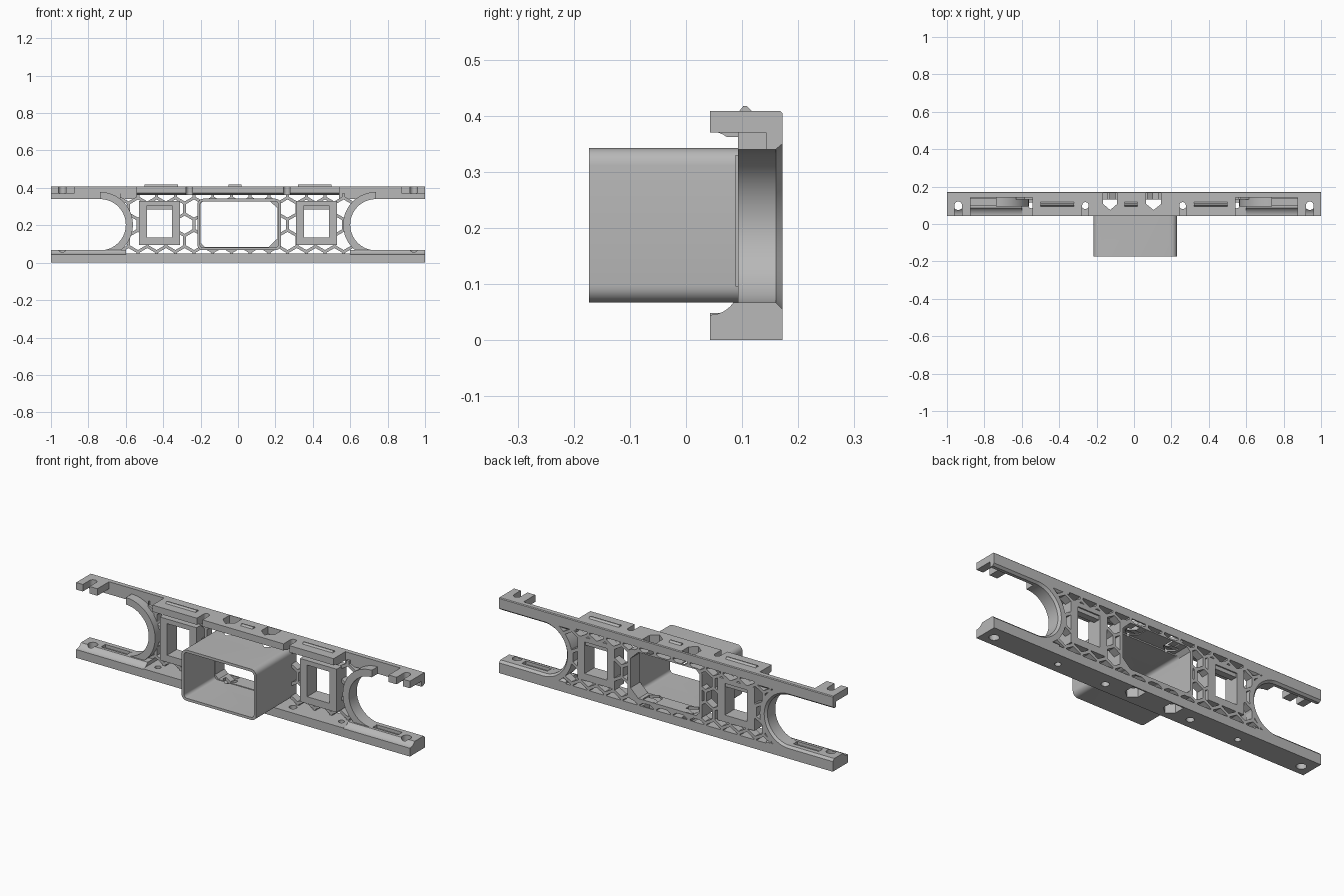
import bpy, bmesh
from math import sin, cos, pi, radians
from mathutils import Vector

if "Cube" in bpy.data.objects:
    bpy.data.objects.remove(bpy.data.objects["Cube"], do_unlink=True)

grey = bpy.data.materials.new("plain_grey")
grey.use_nodes = True
COLOUR = (0.48, 0.48, 0.48, 1)
grey.diffuse_color = COLOUR
grey.node_tree.nodes["Principled BSDF"].inputs["Base Color"].default_value = COLOUR

BACK = 0.172      # rear face of the whole frame
MID = 0.203       # height of the arch centres
ARCH_X = 0.737    # arch centre
ARCH_R = 0.137


def place(axis, u, v, w):
    return {"x": (w, u, v), "y": (u, w, v), "z": (u, v, w)}[axis]


def prisms(name, outlines, axis, a, b):
    """Extrude one or more closed outlines along an axis into one object."""
    bm = bmesh.new()
    for pts in outlines:
        lo = [bm.verts.new(place(axis, u, v, a)) for u, v in pts]
        hi = [bm.verts.new(place(axis, u, v, b)) for u, v in pts]
        bm.faces.new(lo)
        bm.faces.new(hi)
        n = len(pts)
        for i in range(n):
            j = (i + 1) % n
            bm.faces.new((lo[i], lo[j], hi[j], hi[i]))
    bmesh.ops.recalc_face_normals(bm, faces=bm.faces)
    return finish(name, bm)


def finish(name, bm):
    mesh = bpy.data.meshes.new(name)
    bm.to_mesh(mesh)
    bm.free()
    mesh.materials.append(grey)
    ob = bpy.data.objects.new(name, mesh)
    bpy.context.collection.objects.link(ob)
    return ob


def cut(ob, *cutters):
    """Subtract cutters, bake the result and drop the cutters."""
    for c in cutters:
        m = ob.modifiers.new("cut", "BOOLEAN")
        m.operation, m.solver, m.object = "DIFFERENCE", "EXACT", c
    bpy.context.view_layer.update()
    deps = bpy.context.evaluated_depsgraph_get()
    mesh = bpy.data.meshes.new_from_object(ob.evaluated_get(deps))
    ob.modifiers.clear()
    ob.data = mesh
    for c in cutters:
        bpy.data.objects.remove(c, do_unlink=True)
    return ob


def smooth(ob):
    bpy.ops.object.select_all(action="DESELECT")
    ob.select_set(True)
    bpy.context.view_layer.objects.active = ob
    bpy.ops.object.shade_smooth_by_angle(angle=radians(30))


def rect(x0, x1, z0, z1):
    return [(x0, z0), (x1, z0), (x1, z1), (x0, z1)]


def arc(cx, cz, r, start, end, n):
    steps = [radians(start + (end - start) * i / n) for i in range(n + 1)]
    return [(cx + r * cos(t), cz + r * sin(t)) for t in steps]


def round_rect(x0, x1, z0, z1, r):
    return (arc(x1 - r, z1 - r, r, 0, 90, 6) + arc(x0 + r, z1 - r, r, 90, 180, 6)
            + arc(x0 + r, z0 + r, r, 180, 270, 6) + arc(x1 - r, z0 + r, r, 270, 360, 6))


def circle(x, y, r):
    return arc(x, y, r, 0, 345, 23)


def house(x0, x1):
    return [(x0, 0.165), (x0, 0.107), ((x0 + x1) / 2, 0.075), (x1, 0.107), (x1, 0.165)]


def notch(x, r):
    return [(x - r, 0.0), (x + r, 0.0)] + arc(x, 0.1, r, 0, 180, 10)


def houses():
    return prisms("cutter", [house(-0.165, -0.09), house(0.065, 0.145)], "z", -0.1, 0.6)


# Opening of the sleeve at the rear, with clipped corners on the left
def rear_opening(y0):
    pts = [(-0.18, 0.085), (0.165, 0.085), (0.212, 0.13), (0.212, 0.29),
           (0.165, 0.335), (-0.18, 0.335), (-0.2, 0.315), (-0.2, 0.105)]
    return prisms("cutter", [pts], "y", y0, 0.3)


# Lower rail: plain centre, raised hollow-filleted arms
rail = prisms("lower_rail", [[(0.043, 0), (BACK, 0), (BACK, 0.048), (0.043, 0.048)]], "x", -0.6, 0.6)
spots = [(s * x, r) for s in (-1, 1) for x, r in ((0.55, 0.016), (0.26, 0.02))]
cut(rail, houses(), prisms("cutter", [circle(x, 0.1, r) for x, r in spots], "z", -0.1, 0.2))
smooth(rail)

fillet = arc(0.043, 0.095, 0.05, -90, -34, 6)
arm_shape = [(0.043, 0)] + fillet + [(0.093, 0.067), (0.16, 0.067), (BACK, 0.055), (BACK, 0)]
top_fillet = arc(0.043, 0.322, 0.05, 34, 90, 6)

for s, side in ((-1, "right"), (1, "left")):
    arm = prisms(side + "_lower_arm", [arm_shape], "x", s * 0.6, s)
    cut(arm,
        prisms("cutter", [circle(s * 0.94, 0.1, 0.025)], "z", -0.1, 0.2),
        prisms("cutter", [rect(*sorted((s * 0.64, s * 0.89)), 0.1, 0.135)], "z", 0.05, 0.2))
    smooth(arm)

    # Upper arm wall and its notched end tab
    wall = [(0.143, 0.34), (0.16, 0.34), (BACK, 0.35), (BACK, 0.404), (0.168, 0.408), (0.143, 0.408)]
    prisms(side + "_upper_arm", [wall], "x", s * 0.54, s)
    tab = prisms(side + "_end_tab", [rect(*sorted((s * 0.873, s)), 0.043, 0.15)], "z", 0.37, 0.408)
    cut(tab, prisms("cutter", [notch(s * 0.94, 0.02)], "z", 0.3, 0.5))
    smooth(tab)

    # Arch ring, chamfered at the rear
    bm = bmesh.new()
    section = [(ARCH_R, 0.093), (ARCH_R, 0.16), (0.148, BACK), (0.175, BACK), (0.175, 0.093)]
    loops = []
    for i in range(33):
        t = -pi / 2 + pi * i / 32
        loops.append([bm.verts.new((s * (-ARCH_X + r * cos(t)), y, MID + r * sin(t))) for r, y in section])
    for p, q in zip(loops, loops[1:]):
        for i in range(5):
            j = (i + 1) % 5
            bm.faces.new((p[i], p[j], q[j], q[i]))
    bm.faces.new(loops[0])
    bm.faces.new(loops[-1])
    bmesh.ops.recalc_face_normals(bm, faces=bm.faces)
    smooth(finish(side + "_arch", bm))

    # Square window frame with a cross lip
    x0, x1 = sorted((s * 0.31, s * 0.53))
    frame = prisms(side + "_window_frame", [rect(x0, x1, 0.096, 0.33)], "y", 0.088, BACK)
    cut(frame, prisms("cutter", [rect(x0 + 0.043, x1 - 0.043, 0.134, 0.305)], "y", 0, 0.3))
    prisms(side + "_window_lip", [rect(x0 + 0.04, x1 - 0.04, 0.285, 0.307)], "y", 0.13, 0.165)

# Upper rail with hollow fillet, notches and house-shaped holes
upper_shape = [(0.043, 0.408), (0.168, 0.408), (BACK, 0.404), (BACK, 0.362), (0.09, 0.362)] + top_fillet[2:]
upper = prisms("upper_rail", [upper_shape], "x", -0.543, 0.543)
cut(upper, houses(), prisms("cutter", [notch(s * 0.26, 0.017) for s in (-1, 1)], "z", 0.3, 0.5))
smooth(upper)

# Peaked ribs on the upper rail
for name, x0, x1 in (("right_rib", -0.5, -0.32), ("centre_rib", -0.05, 0.02), ("left_rib", 0.32, 0.5)):
    peak = [(0.093, 0.406), (0.102, 0.417), (0.109, 0.417), (0.12, 0.406)]
    prisms(name, [peak], "x", x0, x1)

# Sleeve projecting to the front
sleeve = prisms("sleeve", [round_rect(-0.217, 0.23, 0.067, 0.342, 0.03)], "y", -0.173, BACK)
cut(sleeve,
    prisms("cutter", [round_rect(-0.203, 0.216, 0.081, 0.338 - 0.01, 0.018)], "y", -0.3, 0.09),
    rear_opening(0.08), houses())
smooth(sleeve)

# Honeycomb panel: hexagonal cells removed from a thin plate
PITCH, WALL = 0.1, 0.016
radius = (PITCH - WALL) / 3 ** 0.5
cells = []
for row in range(-2, 3):
    for col in range(-7, 8):
        cx = (col + (row % 2) * 0.5) * PITCH + 0.015
        cz = MID + row * PITCH * 3 ** 0.5 / 2
        cells.append([(cx + radius * sin(k * pi / 3), cz + radius * cos(k * pi / 3)) for k in range(6)])
panel = prisms("honeycomb_panel", [rect(-0.63, 0.63, 0.04, 0.37)], "y", 0.13, BACK)
cut(panel,
    prisms("cutter", cells, "y", 0, 0.3),
    rear_opening(0),
    prisms("cutter", [rect(*sorted((s * 0.353, s * 0.487)), 0.134, 0.305) for s in (-1, 1)], "y", 0, 0.3),
    prisms("cutter", [circle(s * ARCH_X, MID, 0.16) for s in (-1, 1)], "y", 0, 0.3))
